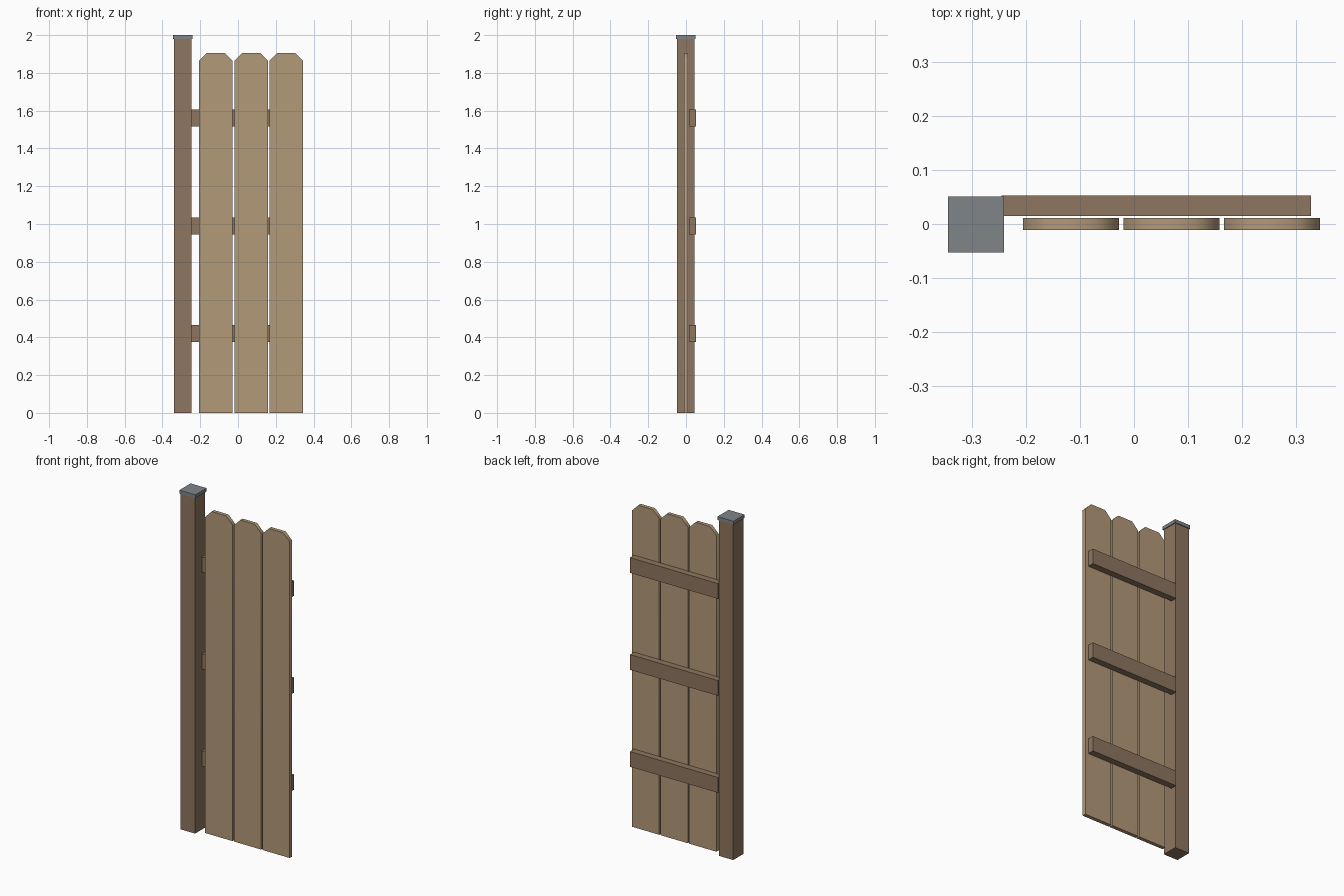
import bpy, bmesh, math

if "Cube" in bpy.data.objects:
    bpy.data.objects.remove(bpy.data.objects["Cube"])


def material(name, color):
    m = bpy.data.materials.new(name)
    m.diffuse_color = (*color, 1)
    m.use_nodes = True
    m.node_tree.nodes["Principled BSDF"].inputs["Base Color"].default_value = m.diffuse_color
    return m


PLANK = material("light_wood", (0.45, 0.32, 0.19))
FRAME = material("dark_wood", (0.27, 0.18, 0.115))
METAL = material("cap_grey", (0.22, 0.235, 0.25))


def prism(name, outline, y0, y1, mat):
    """Extrude an x/z outline from y0 to y1."""
    bm = bmesh.new()
    face = bm.faces.new([bm.verts.new((x, y0, z)) for x, z in outline])
    ext = bmesh.ops.extrude_face_region(bm, geom=[face])
    verts = [g for g in ext["geom"] if isinstance(g, bmesh.types.BMVert)]
    bmesh.ops.translate(bm, verts=verts, vec=(0, y1 - y0, 0))
    bmesh.ops.recalc_face_normals(bm, faces=bm.faces[:])
    mesh = bpy.data.meshes.new(name)
    bm.to_mesh(mesh)
    bm.free()
    mesh.materials.append(mat)
    ob = bpy.data.objects.new(name, mesh)
    bpy.context.collection.objects.link(ob)
    return ob


def box(name, x0, x1, y0, y1, z0, z1, mat):
    return prism(name, [(x0, z0), (x1, z0), (x1, z1), (x0, z1)], y0, y1, mat)


# Post with its flat cap
PX, PY = -0.293, -0.001
box("post", PX - 0.047, PX + 0.047, PY - 0.047, PY + 0.047, 0, 1.98, FRAME)
box("post_cap", PX - 0.052, PX + 0.052, PY - 0.052, PY + 0.052, 1.98, 2.0, METAL)

# Three rails behind the planks
for i in range(3):
    z = 0.419 + 0.5715 * i
    box(f"rail_{i + 1}", PX + 0.047, 0.328, 0.015, 0.053, z - 0.045, z + 0.045, FRAME)

# Three planks with clipped top corners, softly shaded across the clips
W, H, C = 0.089, 1.906, 0.042
for i in range(3):
    x = -0.117 + 0.1865 * i
    ob = prism(f"plank_{i + 1}",
               [(x - W, 0), (x + W, 0), (x + W, H - C), (x + W - C, H),
                (x - W + C, H), (x - W, H - C)], -0.011, 0.011, PLANK)
    bpy.ops.object.select_all(action='DESELECT')
    ob.select_set(True)
    bpy.context.view_layer.objects.active = ob
    bpy.ops.object.shade_smooth_by_angle(angle=math.radians(60))
